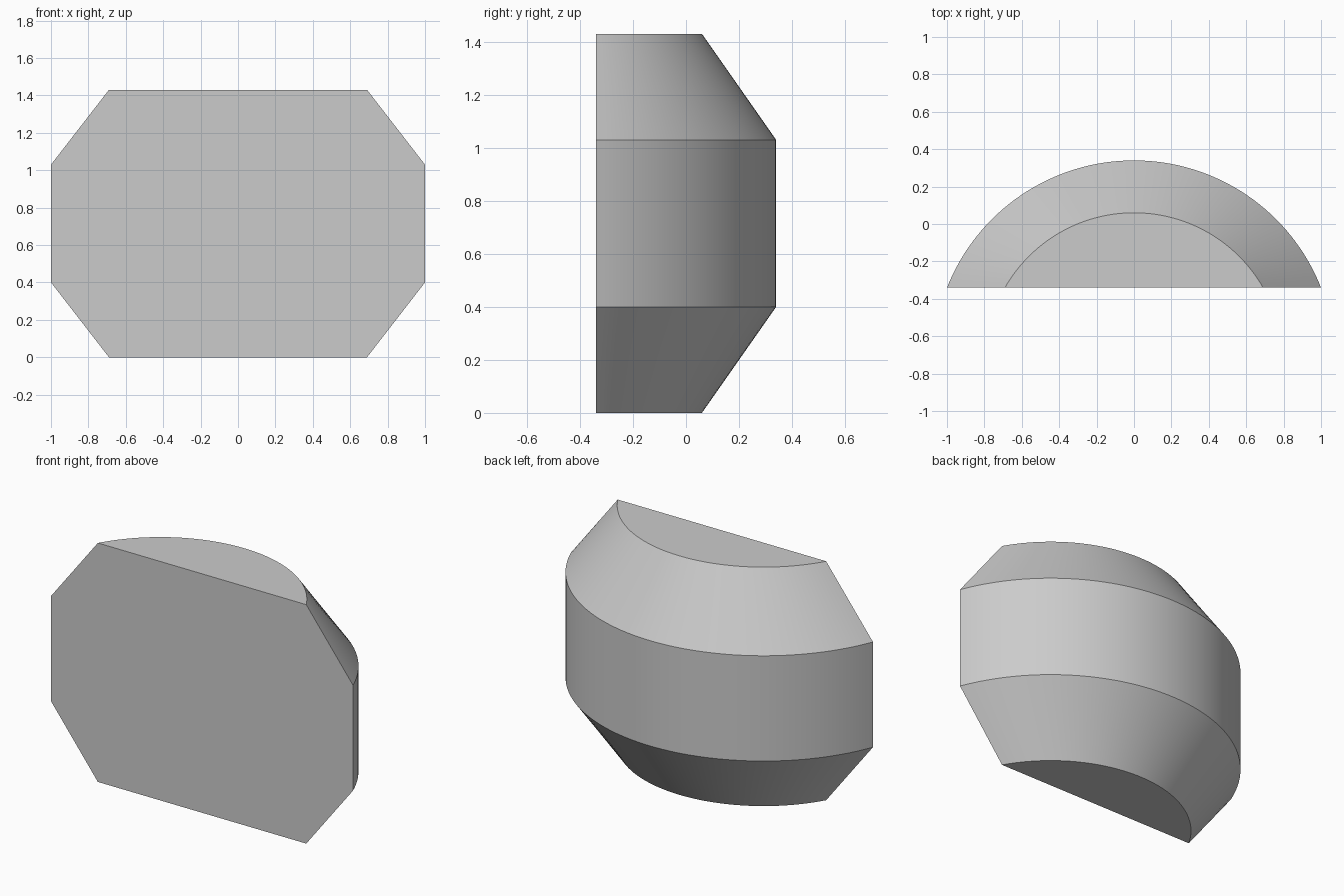
import bpy
import bmesh
import math

cube = bpy.data.objects.get("Cube")
if cube:
    bpy.data.objects.remove(cube, do_unlink=True)

# Plain grey finish
grey = bpy.data.materials.new("plain_grey")
grey.use_nodes = True
colour = (0.6, 0.6, 0.6, 1)
grey.diffuse_color = colour
grey.node_tree.nodes["Principled BSDF"].inputs["Base Color"].default_value = colour

FRONT_Y = -0.34
AXIS_Y = -0.735
SEGMENTS = 64
# Profile as (radius, height) around an upright axis in front of the flat face
PROFILE = [(0.795, 0), (1.075, 0.4), (1.075, 1.03), (0.795, 1.43)]


def arc(bm, radius, z):
    """Arc bulging backwards, its ends lying on the flat front plane."""
    half = math.acos((FRONT_Y - AXIS_Y) / radius)
    angles = [half * (2 * i / SEGMENTS - 1) for i in range(SEGMENTS + 1)]
    return [bm.verts.new((radius * math.sin(a), AXIS_Y + radius * math.cos(a), z))
            for a in angles]


bm = bmesh.new()
rings = [arc(bm, r, z) for r, z in PROFILE]

# Curved back with sloped upper and lower bands
for low, high in zip(rings, rings[1:]):
    for i in range(SEGMENTS):
        bm.faces.new((low[i], low[i + 1], high[i + 1], high[i]))

# Flat bottom, top and octagonal front
bm.faces.new(rings[0])
bm.faces.new(rings[-1])
bm.faces.new([r[0] for r in rings] + [r[-1] for r in reversed(rings)])
bmesh.ops.recalc_face_normals(bm, faces=bm.faces)

mesh = bpy.data.meshes.new("rounded_back_block")
bm.to_mesh(mesh)
bm.free()
mesh.materials.append(grey)
block = bpy.data.objects.new("rounded_back_block", mesh)
bpy.context.collection.objects.link(block)

# Smooth around the curve, crisp at the band edges
bpy.ops.object.select_all(action="DESELECT")
block.select_set(True)
bpy.context.view_layer.objects.active = block
bpy.ops.object.shade_smooth_by_angle(angle=math.radians(25))
